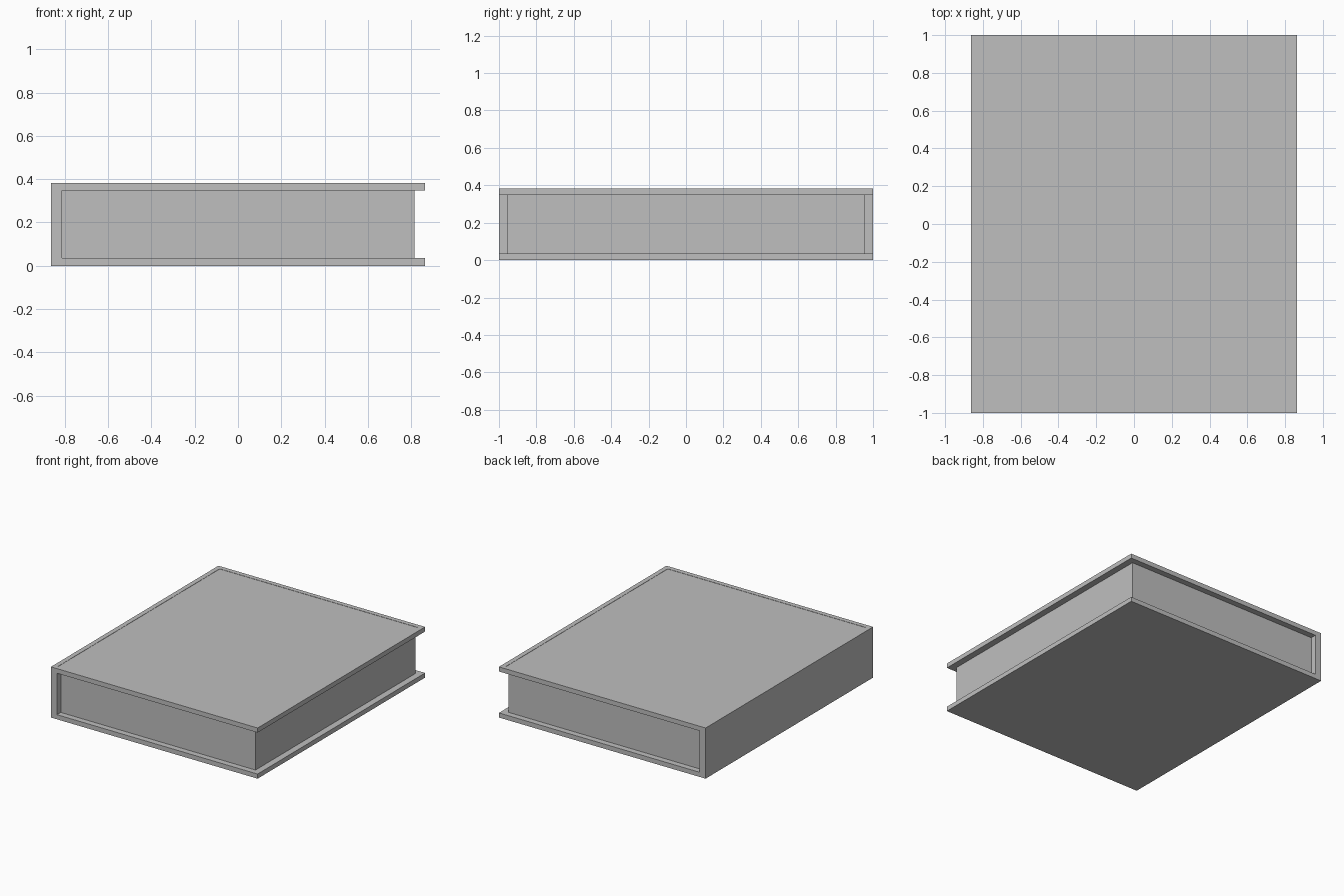
import bpy
import bmesh
from mathutils import Vector

cube = bpy.data.objects.get("Cube")
if cube:
    bpy.data.objects.remove(cube, do_unlink=True)

# Main dimensions
HALF_X, HALF_Y, HEIGHT = 0.864, 1.0, 0.383
BOARD, SPINE, PAGE_INSET = 0.035, 0.051, 0.045

grey = bpy.data.materials.new("plain grey")
grey.use_nodes = True
grey.diffuse_color = (0.52, 0.52, 0.52, 1)
grey.node_tree.nodes["Principled BSDF"].inputs["Base Color"].default_value = grey.diffuse_color


def add_object(name, bm):
    bmesh.ops.recalc_face_normals(bm, faces=bm.faces)
    mesh = bpy.data.meshes.new(name)
    bm.to_mesh(mesh)
    bm.free()
    mesh.materials.append(grey)
    obj = bpy.data.objects.new(name, mesh)
    bpy.context.scene.collection.objects.link(obj)
    return obj


def extrude_profile(points, half_depth):
    """Extrude an x-z outline along y."""
    bm = bmesh.new()
    face = bm.faces.new([bm.verts.new((x, -half_depth, z)) for x, z in points])
    moved = bmesh.ops.extrude_face_region(bm, geom=[face])["geom"]
    verts = [v for v in moved if isinstance(v, bmesh.types.BMVert)]
    bmesh.ops.translate(bm, verts=verts, vec=(0, 2 * half_depth, 0))
    bmesh.ops.recalc_face_normals(bm, faces=bm.faces)
    return bm


# Cover: two boards joined by the spine, open on the fore edge
inner = -HALF_X + SPINE
low, high = BOARD, HEIGHT - BOARD
cover = extrude_profile([(-HALF_X, 0), (HALF_X, 0), (HALF_X, low), (inner, low),
                         (inner, high), (HALF_X, high), (HALF_X, HEIGHT),
                         (-HALF_X, HEIGHT)], HALF_Y)

# Shallow panel sunk into the top board
top = max(cover.faces, key=lambda f: f.calc_center_median().z)
bmesh.ops.inset_region(cover, faces=[top], thickness=0.05)
rim = bmesh.ops.extrude_face_region(cover, geom=[top])["geom"]
panel_verts = [v for v in rim if isinstance(v, bmesh.types.BMVert)]
bmesh.ops.translate(cover, verts=panel_verts, vec=Vector((0, 0, -0.002)))
if top.is_valid:
    bmesh.ops.delete(cover, geom=[top], context="FACES_ONLY")
add_object("cover", cover)

# Page block, set back from the cover on three sides
pages = extrude_profile([(inner, low), (0.815, low), (0.815, high), (inner, high)],
                        HALF_Y - PAGE_INSET)
add_object("page_block", pages)
